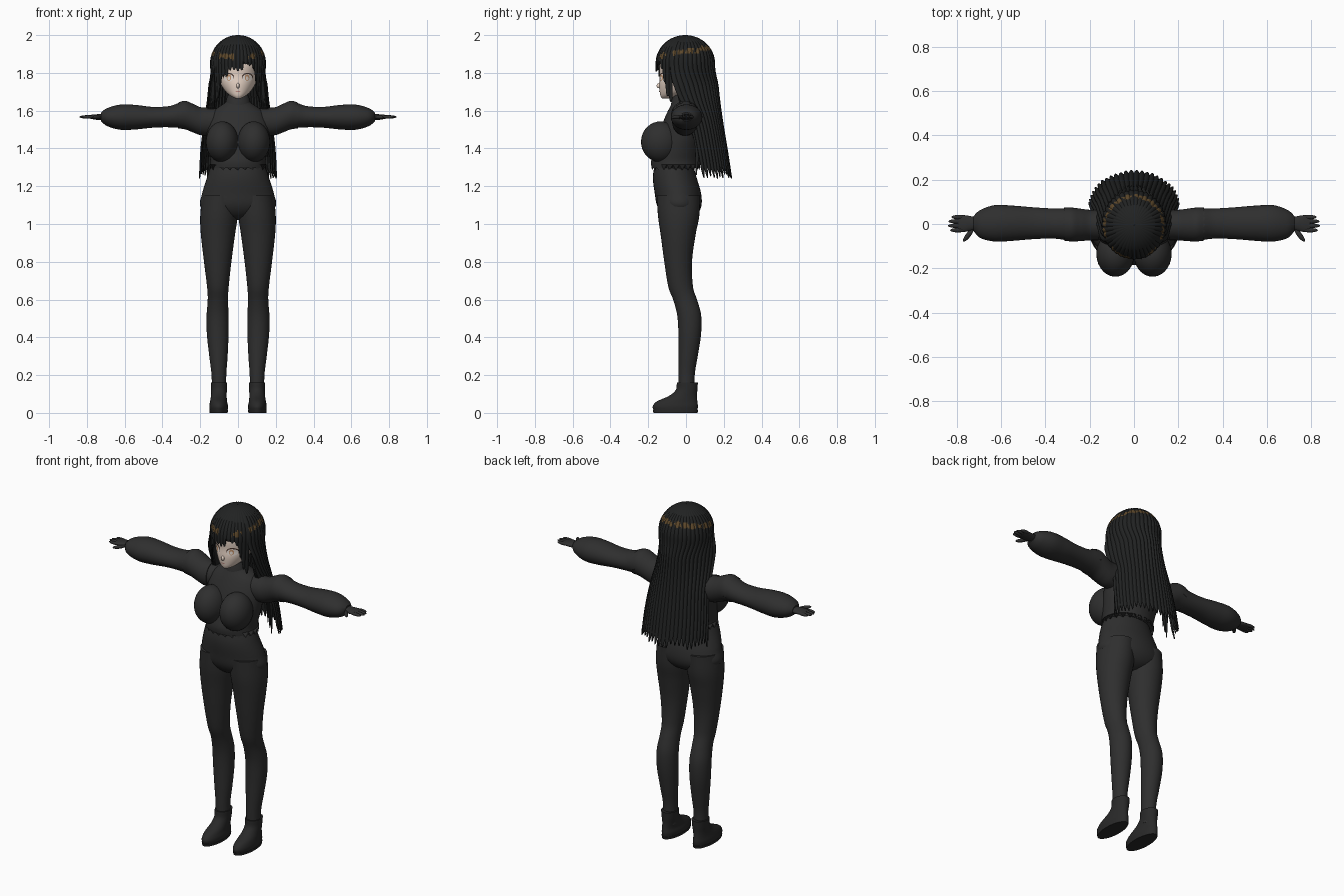
import bpy, bmesh, math, random
from math import sin, cos, pi, radians

random.seed(4)
if "Cube" in bpy.data.objects:
    bpy.data.objects.remove(bpy.data.objects["Cube"])


def material(name, r, g, b):
    m = bpy.data.materials.new(name)
    m.use_nodes = True
    m.diffuse_color = (r, g, b, 1)
    shader = m.node_tree.nodes["Principled BSDF"]
    shader.inputs["Base Color"].default_value = (r, g, b, 1)
    shader.inputs["Roughness"].default_value = 0.9
    return m


CLOTH = material("charcoal cloth", .028, .028, .028)
BOOT = material("boot black", .022, .022, .022)
HAIR = material("black hair", .015, .016, .016)
SHINE = material("brown hair shine", .11, .065, .024)
SKIN = material("pale skin", .83, .68, .58)
WHITE = material("eye white", .9, .82, .76)
IRIS = material("amber iris", .55, .3, .16)
LASH = material("dark lash", .06, .03, .02)
LIP = material("soft lip", .55, .28, .24)
parts = []


def finish(name, verts, faces, mats, mirror=False):
    mesh = bpy.data.meshes.new(name)
    mesh.from_pydata(verts, [], faces)
    bm = bmesh.new()
    bm.from_mesh(mesh)
    bmesh.ops.recalc_face_normals(bm, faces=bm.faces)
    bm.to_mesh(mesh)
    bm.free()
    for m in mats:
        mesh.materials.append(m)
    ob = bpy.data.objects.new(name, mesh)
    bpy.context.collection.objects.link(ob)
    if mirror:
        ob.modifiers.new("Mirror", "MIRROR").use_axis[0] = True
    parts.append(ob)
    return ob


def at(rows, p):
    """Smoothly interpolate a table whose first column is position."""
    p = min(max(p, rows[0][0]), rows[-1][0])
    i = max(k for k in range(len(rows) - 1) if rows[k][0] <= p)
    a, b = rows[i], rows[i + 1]
    before, after = rows[max(i - 1, 0)], rows[min(i + 2, len(rows) - 1)]
    h = b[0] - a[0]
    t = (p - a[0]) / h
    out = []
    for c in range(1, len(a)):
        m0 = (b[c] - before[c]) / (b[0] - before[0]) * h
        m1 = (after[c] - a[c]) / (after[0] - a[0]) * h
        out.append(a[c] + t * (m0 + t * (3 * (b[c] - a[c]) - 2 * m0 - m1
                   + t * (2 * (a[c] - b[c]) + m0 + m1))))
    return out


def loft(name, rows, mat, axis="z", mirror=False, jag=0, steps=30, n=32):
    """Elliptic rings: position, then low and high of the two cross axes."""
    verts, faces = [], []
    lo, hi = rows[0][0], rows[-1][0]
    for i in range(steps + 1):
        p = lo + (hi - lo) * i / steps
        a0, a1, b0, b1 = at(rows, p)
        for j in range(n):
            ang = 2 * pi * j / n
            a = (a0 + a1) / 2 + (a1 - a0) / 2 * cos(ang)
            b = (b0 + b1) / 2 + (b1 - b0) / 2 * sin(ang)
            q = p + (jag if i == 0 and j % 2 else 0)
            verts.append((a, b, q) if axis == "z" else (q, b, a))
    for i in range(steps):
        for j in range(n):
            k = (j + 1) % n
            faces.append((i * n + j, i * n + k, (i + 1) * n + k, (i + 1) * n + j))
    faces += [tuple(range(n)), tuple(range(steps * n, steps * n + n))]
    return finish(name, verts, faces, [mat], mirror)


def centred(rows):
    return [(z, -w, w, f, b) for z, w, f, b in rows]


def blob(name, loc, size, mat, mirror=False, turn=0):
    bm = bmesh.new()
    bmesh.ops.create_uvsphere(bm, u_segments=28, v_segments=18, radius=1)
    verts = []
    for v in bm.verts:
        x, y, z = (v.co[i] * size[i] for i in range(3))
        verts.append((loc[0] + x * cos(turn) - y * sin(turn),
                      loc[1] + x * sin(turn) + y * cos(turn), loc[2] + z))
    faces = [[v.index for v in f.verts] for f in bm.faces]
    bm.free()
    return finish(name, verts, faces, [mat], mirror)


# Trousers: pelvis and legs
loft("pelvis", centred([(1.02, .03, -.06, .01), (1.04, .12, -.11, .05),
     (1.09, .197, -.15, .08), (1.16, .19, -.165, .08), (1.25, .163, -.175, .055),
     (1.34, .135, -.16, .03)]), CLOTH)
loft("leg", [(.08, .062, .138, -.038, .045), (.2, .062, .14, -.04, .046),
     (.3, .055, .152, -.04, .062), (.42, .05, .165, -.04, .08),
     (.52, .05, .166, -.047, .08), (.6, .053, .16, -.068, .058),
     (.66, .05, .163, -.092, .038), (.8, .035, .18, -.115, .032),
     (.95, .015, .197, -.135, .052), (1.04, .002, .2, -.148, .07),
     (1.15, .002, .19, -.155, .075)], CLOTH, mirror=True, steps=48)

# Ankle boots
loft("boot", [(.012, .055, .15, -.172, .06), (.035, .053, .152, -.176, .063),
     (.06, .058, .148, -.155, .06), (.09, .06, .143, -.09, .058),
     (.12, .059, .142, -.055, .06), (.16, .057, .144, -.048, .063)],
     BOOT, mirror=True)
loft("boot_sole", [(0, .055, .15, -.172, .061), (.014, .053, .152, -.176, .064)],
     BOOT, mirror=True, steps=2)

# Cropped sweater with zigzag hem
loft("sweater_body", centred([(1.285, .152, -.18, .075), (1.33, .146, -.185, .075),
     (1.38, .154, -.17, .08), (1.45, .165, -.15, .088), (1.53, .165, -.125, .09),
     (1.59, .14, -.1, .08), (1.625, .095, -.082, .06), (1.645, .064, -.072, .035),
     (1.66, .058, -.07, .03)]), CLOTH, jag=.03, n=48)
loft("collar", centred([(1.63, .068, -.08, .04), (1.65, .064, -.076, .035),
     (1.682, .056, -.068, .028)]), CLOTH, steps=8)
blob("bust", (.084, -.135, 1.435), (.086, .103, .108), CLOTH, True)

# Puffed sleeves with a jagged shoulder layer
SLEEVE = [(.1, 1.47, 1.612, -.07, .06), (.2, 1.475, 1.615, -.07, .06),
          (.28, 1.505, 1.648, -.075, .07), (.36, 1.512, 1.625, -.066, .07),
          (.45, 1.51, 1.62, -.068, .075), (.55, 1.5, 1.631, -.076, .083),
          (.63, 1.5, 1.631, -.079, .085), (.7, 1.522, 1.61, -.06, .06),
          (.725, 1.545, 1.59, -.03, .035)]
loft("sleeve", SLEEVE, CLOTH, axis="x", mirror=True, steps=48)
layer = [(-.32 + .04 * i, *at(SLEEVE, .32 - .04 * i)) for i in range(5)]
loft("shoulder_layer", [(p, a - .004, b + .004, c - .004, d + .004)
     for p, a, b, c, d in layer], CLOTH, axis="x", mirror=True, jag=.03)

# Gloved hands
loft("palm", [(.7, 1.55, 1.585, -.022, .028), (.735, 1.55, 1.582, -.03, .035),
     (.77, 1.555, 1.579, -.036, .04), (.795, 1.56, 1.575, -.032, .036)],
     CLOTH, axis="x", mirror=True, steps=12)
for i, (y, tip) in enumerate([(-.028, .83), (-.008, .84), (.012, .838), (.031, .824)]):
    blob(f"finger_{i + 1}", ((tip + .76) / 2, y, 1.567),
         ((tip - .76) / 2, .01, .009), CLOTH, True)
blob("thumb", (.748, -.05, 1.565), (.037, .011, .01), CLOTH, True, radians(-52))

# Head and nose
FACE = centred([(1.664, .012, -.125, -.095), (1.675, .035, -.134, -.05),
                (1.7, .065, -.139, .02), (1.74, .091, -.142, .08),
                (1.78, .102, -.139, .11), (1.85, .108, -.138, .12),
                (1.92, .08, -.1, .09)])
loft("head", FACE, SKIN, n=48)
loft("neck", centred([(1.62, .042, -.06, .02), (1.72, .042, -.06, .03)]), SKIN, steps=4)
blob("nose", (0, -.139, 1.732), (.009, .017, .014), SKIN)


def plate(name, cx, cz, rx, rz, lift, mat, mirror=True):
    """Thin oval that follows the curve of the face."""
    n, verts, faces = 20, [], []
    for ring in (.01, .5, 1):
        for j in range(n):
            x = cx + rx * ring * cos(2 * pi * j / n)
            z = cz + rz * ring * sin(2 * pi * j / n)
            _, w, f, b = at(FACE, z)
            y = (f + b) / 2 - (b - f) / 2 * math.sqrt(max(0, 1 - (x / w) ** 2))
            verts.append((x, y - lift, z))
    for r in (0, n):
        for j in range(n):
            k = (j + 1) % n
            faces.append((r + j, r + k, r + n + k, r + n + j))
    finish(name, verts, faces, [mat], mirror)


plate("eyelash", .05, 1.778, .029, .022, .002, LASH)
plate("eye_white", .05, 1.774, .026, .02, .004, WHITE)
plate("iris", .048, 1.775, .012, .017, .006, IRIS)
plate("eye_glint", .048, 1.772, .007, .01, .008, WHITE)
plate("mouth", 0, 1.702, .014, .003, .003, LIP, False)

# Hair: a crown that flows into a swept fringe and a long back curtain
CURTAIN = [(1.2, .202, .09, .245), (1.25, .2, .085, .238), (1.4, .192, .06, .215),
           (1.55, .174, .025, .19), (1.65, .16, -.03, .175),
           (1.75, .151, -.07, .163), (1.86, .147, -.08, .152)]
FRINGE = [(-.14, 1.62), (-.115, 1.66), (-.095, 1.755), (-.06, 1.79), (0, 1.803),
          (.05, 1.83), (.08, 1.815), (.1, 1.74), (.115, 1.67), (.14, 1.62)]


def hair(name, start, end, locks, swell, back):
    cols, dome, drop = locks * 6, 30, 24
    rows = dome + drop + 1
    uneven = [random.uniform(-.012, .02) for _ in range(locks + 1)]
    verts, faces = [], []
    for c in range(cols + 1):
        a = start + (end - start) * c / cols
        wave = abs(sin(pi * c / 6))
        low = 1.25 if back else at(FRINGE, .145 * sin(a))[0]
        low += uneven[c // 6] + (1 - wave) * (.05 if back else .02)
        for i in range(rows):
            phi = min(i / dome, 1) * pi / 2
            z = 1.85 + .15 * cos(phi)
            if i > dome:
                z = 1.85 + (low - 1.85) * (i - dome) / drop
            r = sin(phi) * (1 + swell * wave)
            x, y = .143 * sin(a) * r, -.153 * cos(a) * r - .004
            if z < 1.85 and back:
                t = min((1.85 - z) / .12, 1)
                t = t * t * (3 - 2 * t)
                w, f, b = at(CURTAIN, z)
                th = (a - start) / (end - start) * pi
                y += t * (f + (b - f) * sin(th) * r - y)
                x += t * (w * cos(th) * r - x)
            elif z < 1.85:
                x *= 1 - .45 * (1.85 - z)
            verts.append((x, y, z))
    for c in range(cols):
        for i in range(rows - 1):
            k = c * rows + i
            faces.append((k, k + 1, k + rows + 1, k + rows))
    ob = finish(name, verts, faces, [HAIR, SHINE])
    # Broken brown band of shine around the crown
    for f in ob.data.polygons:
        x, y, z = f.center
        band = abs(z - 1.912 - .17 * y) < .012 + .005 * sin(x * 170)
        gap = y < -.07 and (-.02 < x < .055 or abs(x) > .1)
        f.material_index = int(band and not gap and sin(x * 90 + y * 140) > -.75)
    solid = ob.modifiers.new("Thickness", "SOLIDIFY")
    solid.thickness = .006
    return ob


hair("back_hair", radians(58), radians(302), 26, .035, True)
hair("fringe", radians(-64), radians(64), 15, .025, False)

# Long loose strands at the sides
for i in range(3):
    loft(f"side_strand_{i + 1}", [
        (1.26 + .03 * i, .183 - .012 * i, .186 - .012 * i, .05, .058),
        (1.45, .166 - .01 * i, .182 - .01 * i, .04, .07),
        (1.62, .138 - .008 * i, .156 - .008 * i, -.03, .02),
        (1.8, .118, .14, -.07, -.02)], HAIR, mirror=True, n=10)

for ob in parts:
    ob.select_set(True)
bpy.context.view_layer.objects.active = parts[0]
bpy.ops.object.shade_smooth_by_angle(angle=radians(40))
